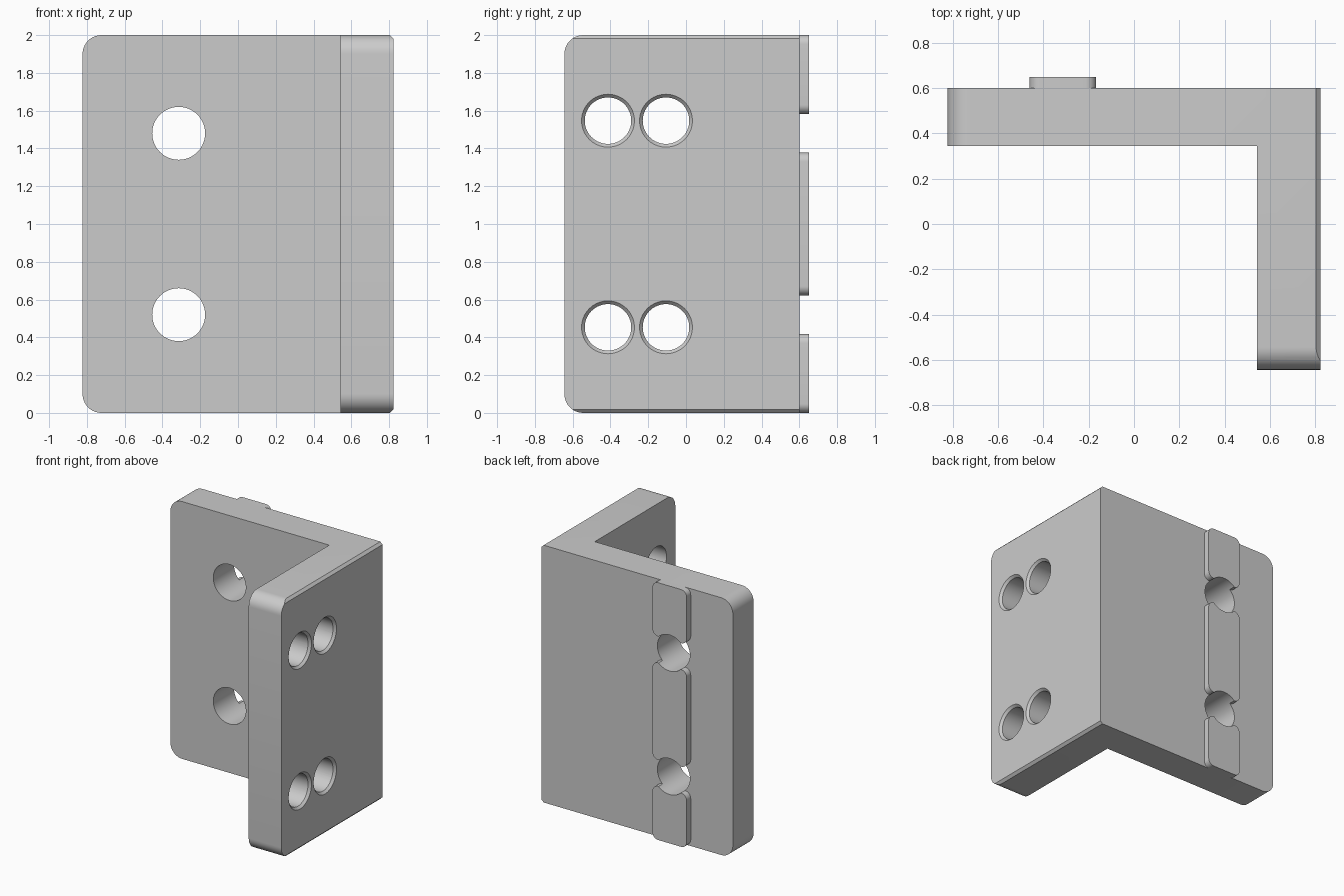
import bpy, bmesh, math
from mathutils import Matrix, Vector

cube = bpy.data.objects.get("Cube")
if cube:
    bpy.data.objects.remove(cube, do_unlink=True)

X0, X1, Y0, Y1, H = -0.823, 0.823, -0.644, 0.6, 2.0
INNER_X, INNER_Y = 0.543, 0.345
SLOT_X, SLOT_Z, SLOT_R = -0.314, (0.52, 1.48), 0.14

grey = bpy.data.materials.new("plain grey")
grey.use_nodes = True
colour = (0.6, 0.6, 0.6, 1)
grey.diffuse_color = colour
grey.node_tree.nodes["Principled BSDF"].inputs["Base Color"].default_value = colour


def make_object(name, bm):
    bmesh.ops.recalc_face_normals(bm, faces=bm.faces)
    mesh = bpy.data.meshes.new(name)
    bm.to_mesh(mesh)
    bm.free()
    mesh.materials.append(grey)
    obj = bpy.data.objects.new(name, mesh)
    bpy.context.collection.objects.link(obj)
    return obj


def prism(points, direction):
    """Extrude a flat outline along a direction."""
    bm = bmesh.new()
    face = bm.faces.new([bm.verts.new(p) for p in points])
    out = bmesh.ops.extrude_face_region(bm, geom=[face])["geom"]
    bmesh.ops.translate(bm, vec=direction, verts=[v for v in out if isinstance(v, bmesh.types.BMVert)])
    bmesh.ops.recalc_face_normals(bm, faces=bm.faces)
    return bm


def round_edges(bm, test, radius):
    edges = [e for e in bm.edges if test(*[v.co for v in e.verts])]
    bmesh.ops.bevel(bm, geom=edges, offset=radius, segments=10, profile=0.5, affect='EDGES')


def drill(obj, centres, axis, r1, r2, depth):
    """Cut round holes, tapered from r1 to r2 along the axis."""
    bm = bmesh.new()
    turn = Vector((0, 0, 1)).rotation_difference(Vector(axis)).to_matrix().to_4x4()
    for c in centres:
        bmesh.ops.create_cone(bm, cap_ends=True, segments=64, radius1=r1, radius2=r2,
                              depth=depth, matrix=Matrix.Translation(c) @ turn)
    cutter = make_object("hole_cutter", bm)
    cutter.hide_render = True
    mod = obj.modifiers.new("holes", 'BOOLEAN')
    mod.operation, mod.solver, mod.object = 'DIFFERENCE', 'EXACT', cutter
    bpy.context.view_layer.objects.active = obj
    bpy.ops.object.modifier_apply(modifier=mod.name)
    bpy.data.objects.remove(cutter, do_unlink=True)


def finish(obj):
    bpy.ops.object.select_all(action='DESELECT')
    obj.select_set(True)
    bpy.context.view_layer.objects.active = obj
    bpy.ops.object.shade_smooth_by_angle(angle=math.radians(30))


# Angle bracket: L-shaped prism with rounded free ends
outline = [(X0, INNER_Y), (INNER_X, INNER_Y), (INNER_X, Y0), (X1, Y0), (X1, Y1), (X0, Y1)]
bm = prism([(x, y, 0) for x, y in outline], (0, 0, H))


def free_end(a, b):
    level = abs(a.z - b.z) < 0.001
    return level and (max(a.x, b.x) < X0 + 0.001 or max(a.y, b.y) < Y0 + 0.001)


round_edges(bm, free_end, 0.1)

# Chamfers along the top and bottom of the outer right face
for z, side in ((H, 1), (0, -1)):
    cut = bmesh.ops.bisect_plane(bm, geom=bm.verts[:] + bm.edges[:] + bm.faces[:],
                                 plane_co=(X1 - 0.019, 0, z), plane_no=(1, 0, side),
                                 clear_outer=True)["geom_cut"]
    bmesh.ops.edgeloop_fill(bm, edges=[e for e in cut if isinstance(e, bmesh.types.BMEdge)])
bracket = make_object("angle_bracket", bm)

# Holes: two in the back plate, four countersunk ones in the side plate
slot_centres = [(SLOT_X, 0.5, z) for z in SLOT_Z]
drill(bracket, slot_centres, (0, 1, 0), SLOT_R, SLOT_R, 0.8)
side_centres = [(X1, y, z) for y in (-0.413, -0.106) for z in (0.453, 1.547)]
drill(bracket, side_centres, (1, 0, 0), 0.123, 0.123, 0.8)
drill(bracket, side_centres, (1, 0, 0), 0.123, 0.157, 0.036)
finish(bracket)

# Locating key: three raised pads on the back, interrupted by the holes
gap, half = 0.1025, 0.147
low, high = SLOT_Z
for name, z0, z1 in (("lower_key_pad", 0, low - gap), ("middle_key_pad", low + gap, high - gap),
                     ("upper_key_pad", high + gap, H)):
    left, right = SLOT_X - half, SLOT_X + half
    bm = prism([(left, Y1, z0), (right, Y1, z0), (right, Y1, z1), (left, Y1, z1)], (0, 0.05, 0))
    round_edges(bm, lambda a, b: abs(a.y - b.y) > 0.01, 0.048)
    pad = make_object(name, bm)
    drill(pad, slot_centres, (0, 1, 0), SLOT_R, SLOT_R, 0.8)
    finish(pad)
